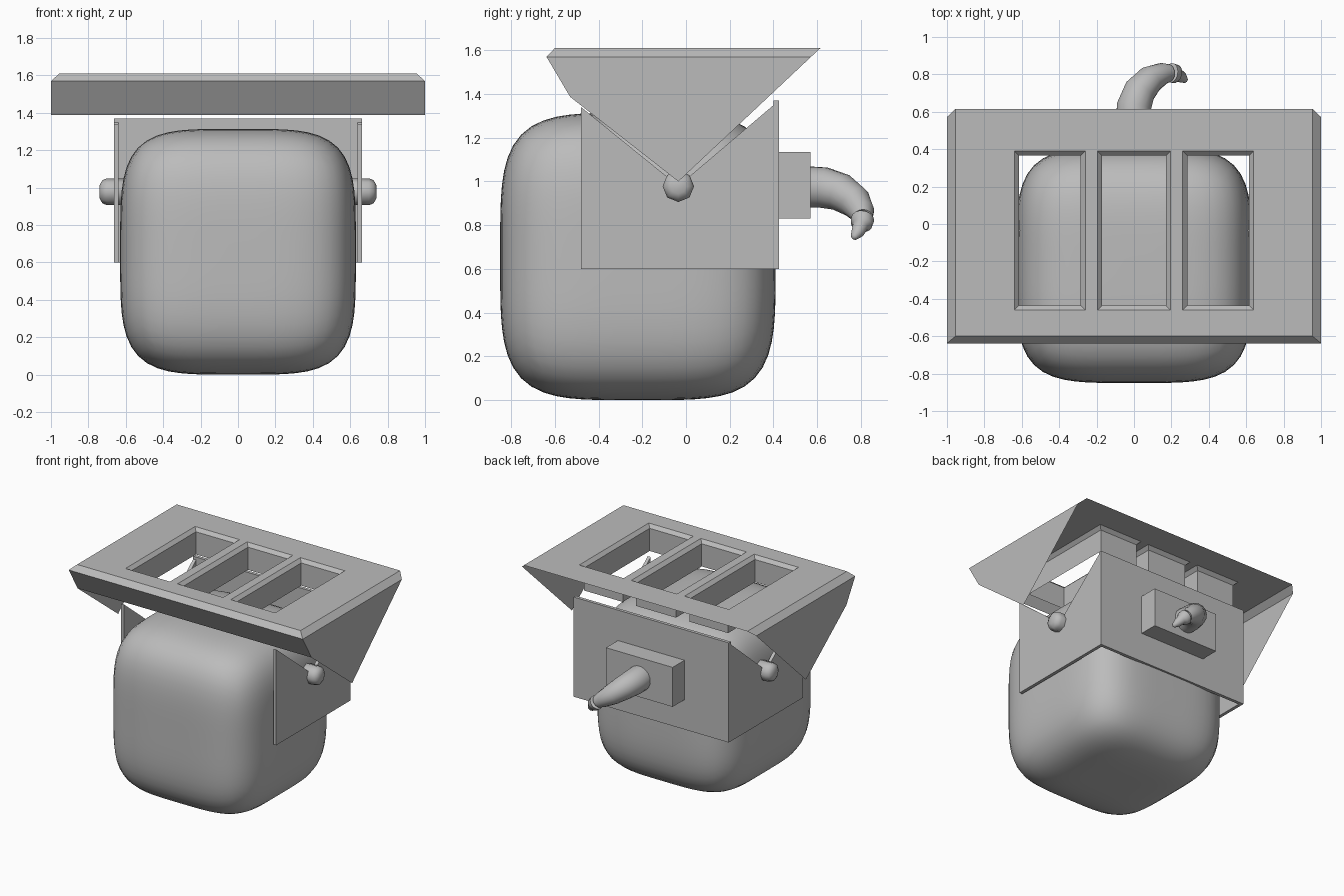
import bpy, bmesh, math
from mathutils import Vector

if "Cube" in bpy.data.objects:
    bpy.data.objects.remove(bpy.data.objects["Cube"])

GREY = bpy.data.materials.new("plain grey")
GREY.diffuse_color = (0.5, 0.5, 0.5, 1)
GREY.use_nodes = True
GREY.node_tree.nodes["Principled BSDF"].inputs["Base Color"].default_value = GREY.diffuse_color


def finish(bm, name, smooth=None):
    bmesh.ops.remove_doubles(bm, verts=bm.verts, dist=1e-5)
    bmesh.ops.recalc_face_normals(bm, faces=bm.faces)
    me = bpy.data.meshes.new(name)
    bm.to_mesh(me)
    bm.free()
    me.materials.append(GREY)
    ob = bpy.data.objects.new(name, me)
    bpy.context.collection.objects.link(ob)
    if smooth:
        bpy.ops.object.select_all(action='DESELECT')
        ob.select_set(True)
        bpy.context.view_layer.objects.active = ob
        bpy.ops.object.shade_smooth_by_angle(angle=math.radians(smooth))
    return ob


def face(bm, pts):
    return bm.faces.new([bm.verts.new(p) for p in pts])


def box(name, lo, hi):
    bm = bmesh.new()
    bmesh.ops.create_cube(bm, size=1)
    for v in bm.verts:
        v.co = [(a + b) / 2 + c * (b - a) for a, b, c in zip(lo, hi, v.co)]
    return finish(bm, name)


# Rounded body: cube grid pushed out to a squarish ellipsoid
bm = bmesh.new()
bmesh.ops.create_cube(bm, size=2)
bmesh.ops.subdivide_edges(bm, edges=bm.edges, cuts=19, use_grid_fill=True)
n = 4.2
for v in bm.verts:
    p = Vector([math.tan(c * math.pi / 4) for c in v.co])
    p /= sum(abs(c) ** n for c in p) ** (1 / n)
    v.co = (p.x * 0.63, p.y * 0.63 - 0.22, p.z * 0.657 + 0.657)
finish(bm, "body", 60)

# Bracket: two notched side plates, a back plate and a mounting block
NOTCHED = [(-0.48, 0.6), (0.425, 0.6), (0.425, 1.37), (-0.035, 0.98), (-0.48, 1.34)]
for side, label in ((-1, "left"), (1, "right")):
    bm = bmesh.new()
    f = face(bm, [(side * 0.638, y, z) for y, z in NOTCHED])
    ext = bmesh.ops.extrude_face_region(bm, geom=[f], use_keep_orig=True)
    for v in ext["geom"]:
        if isinstance(v, bmesh.types.BMVert):
            v.co.x = side * 0.663
    finish(bm, label + "_bracket_plate")

    # Rounded eight-sided pivot pin
    bm = bmesh.new()
    rings = []
    for x, r in ((0.59, 0.058), (0.61, 0.072), (0.70, 0.072), (0.725, 0.062), (0.74, 0.035)):
        rings.append([bm.verts.new((side * x, -0.035 + r * math.cos(i * math.pi / 4),
                                    0.978 + r * math.sin(i * math.pi / 4))) for i in range(8)])
    for a, b in zip(rings, rings[1:]):
        for i in range(8):
            bm.faces.new((a[i], a[(i + 1) % 8], b[(i + 1) % 8], b[i]))
    bm.faces.new(rings[0])
    bm.faces.new(rings[-1])
    finish(bm, label + "_pivot", 50)
box("back_plate", (-0.663, 0.40, 0.6), (0.663, 0.425, 1.37))
box("tail_block", (-0.285, 0.42, 0.83), (0.285, 0.57, 1.135))

# Hood: open shell with three slots, chamfered rim and hanging side triangles
bm = bmesh.new()
xs = [-0.955, -0.64, -0.26, -0.195, 0.195, 0.26, 0.64, 0.955]
ys = [-0.60, -0.46, 0.39, 0.615]
TOP, RIM = 1.61, 1.57
for i in range(7):
    for j in range(3):
        x0, x1, y0, y1 = xs[i], xs[i + 1], ys[j], ys[j + 1]
        if j == 1 and i in (1, 3, 5):
            # Slot: chamfered lip and a deep straight well
            loops = []
            for d, z in ((0, TOP), (0.025, TOP - 0.025), (0.025, 1.41)):
                loops.append([(x0 + d, y0 + d, z), (x1 - d, y0 + d, z),
                              (x1 - d, y1 - d, z), (x0 + d, y1 - d, z)])
            for a, b in zip(loops, loops[1:]):
                for k in range(4):
                    m = (k + 1) % 4
                    face(bm, (a[k], a[m], b[m], b[k]))
        else:
            face(bm, ((x0, y0, TOP), (x1, y0, TOP), (x1, y1, TOP), (x0, y1, TOP)))
face(bm, ((-0.955, -0.60, TOP), (0.955, -0.60, TOP), (1, -0.638, RIM), (-1, -0.638, RIM)))
face(bm, ((-1, -0.638, RIM), (1, -0.638, RIM), (1, -0.53, 1.387), (-1, -0.53, 1.387)))
for s in (-1, 1):
    face(bm, ((s * 0.955, -0.60, TOP), (s * 0.955, 0.615, TOP), (s, 0.572, RIM), (s, -0.638, RIM)))
    face(bm, ((s, -0.638, RIM), (s, 0.572, RIM), (s, -0.035, 1.0), (s, -0.53, 1.387)))
finish(bm, "hood")

# Curved tapering tail with a collar and pointed tip
PATH = [(0, .56, .975, .095), (0, .63, .972, .094), (.03, .71, .95, .087), (.09, .775, .905, .075),
        (.155, .805, .86, .058), (.19, .808, .835, .046), (.198, .808, .828, .053),
        (.222, .802, .805, .05), (.23, .798, .797, .036), (.255, .785, .768, .03),
        (.275, .768, .745, .016), (.28, .764, .74, .006)]
bm = bmesh.new()
pts = [Vector(p[:3]) for p in PATH]
rings = []
for k, p in enumerate(pts):
    t = (pts[min(k + 1, len(pts) - 1)] - pts[max(k - 1, 0)]).normalized()
    u = t.cross(Vector((-0.6, 0, -0.8)).cross(Vector((0, 1, 0)))).normalized()
    w = t.cross(u)
    rings.append([bm.verts.new(p + PATH[k][3] * (u * math.cos(i * math.pi / 8) + w * math.sin(i * math.pi / 8)))
                  for i in range(16)])
for a, b in zip(rings, rings[1:]):
    for i in range(16):
        bm.faces.new((a[i], a[(i + 1) % 16], b[(i + 1) % 16], b[i]))
bm.faces.new(rings[0])
bm.faces.new(rings[-1])
finish(bm, "tail", 50)
